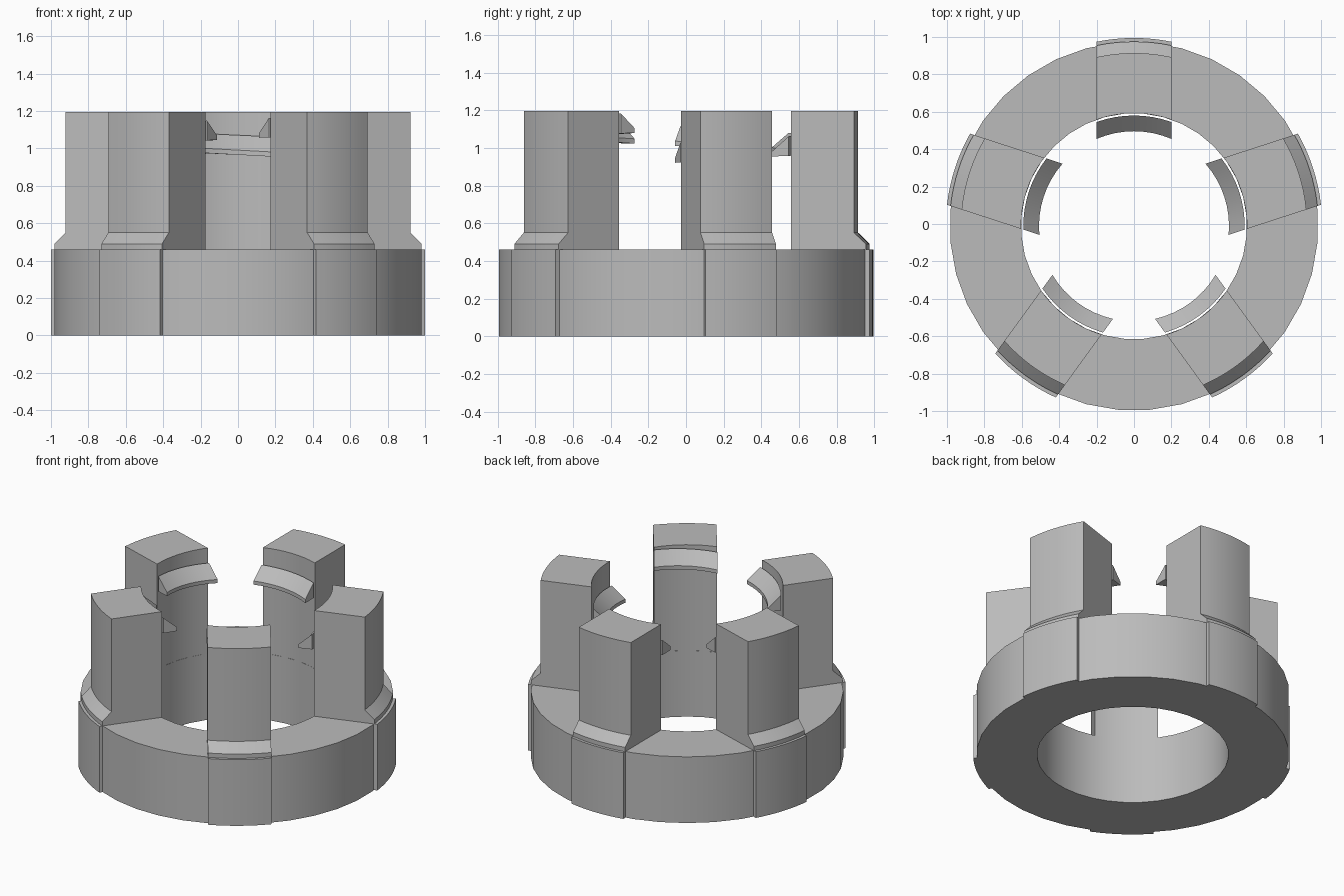
import bpy, bmesh, math
from mathutils import Matrix

if "Cube" in bpy.data.objects:
    bpy.data.objects.remove(bpy.data.objects["Cube"], do_unlink=True)

CENTRE_Y = -0.012
HOLE_R = 0.604
RING_R = 0.985
RING_TOP = 0.46
HALF_WIDTH = 0.2

grey = bpy.data.materials.new("plain grey")
grey.use_nodes = True
colour = (0.5, 0.5, 0.5, 1)
grey.diffuse_color = colour
grey.node_tree.nodes["Principled BSDF"].inputs["Base Color"].default_value = colour


def sweep(name, sections, closed):
    """Skin a list of equal-length point loops into a solid."""
    bm = bmesh.new()
    loops = [[bm.verts.new(p) for p in s] for s in sections]
    n = len(loops[0])
    pairs = list(zip(loops, loops[1:]))
    if closed:
        pairs.append((loops[-1], loops[0]))
    else:
        bm.faces.new(loops[0])
        bm.faces.new(loops[-1])
    for a, b in pairs:
        for i in range(n):
            j = (i + 1) % n
            bm.faces.new((a[i], a[j], b[j], b[i]))
    bmesh.ops.recalc_face_normals(bm, faces=bm.faces)
    mesh = bpy.data.meshes.new(name)
    bm.to_mesh(mesh)
    bm.free()
    mesh.materials.append(grey)
    obj = bpy.data.objects.new(name, mesh)
    bpy.context.collection.objects.link(obj)
    bpy.ops.object.select_all(action='DESELECT')
    obj.select_set(True)
    bpy.context.view_layer.objects.active = obj
    bpy.ops.object.shade_smooth_by_angle(angle=math.radians(25))
    return obj


def arc_block(name, profile, angle, rise=0.0, steps=8):
    """Curved block with parallel sides, facing outward at the given angle.
    rise is the height gained per full turn."""
    sections = []
    for k in range(steps + 1):
        x = HALF_WIDTH * (2 * k / steps - 1)
        section = []
        for r, z in profile:
            turn = -math.asin(x / r) / math.tau
            section.append((x, math.sqrt(r * r - x * x), z + rise * turn))
        sections.append(section)
    obj = sweep(name, sections, False)
    obj.data.transform(Matrix.Translation((0, CENTRE_Y, 0))
                       @ Matrix.Rotation(math.radians(angle - 90), 4, 'Z'))
    return obj


# Base ring
ring_profile = [(HOLE_R, 0), (RING_R, 0), (RING_R, RING_TOP), (HOLE_R, RING_TOP)]
SIDES = 36
ring = []
for k in range(SIDES):
    a = math.tau * (k + 0.5) / SIDES
    ring.append([(r * math.cos(a), r * math.sin(a) + CENTRE_Y, z) for r, z in ring_profile])
sweep("base_ring", ring, True)

# Upright prong with a tab down the ring's side and a chamfered foot
prong_profile = [(HOLE_R, 0.44), (0.96, 0.44), (0.96, 0), (1.0065, 0),
                 (1.0065, RING_TOP), (0.987, RING_TOP), (0.987, 0.49),
                 (0.926, 0.55), (0.926, 1.195), (HOLE_R, 1.195)]

# Thread tooth: steep upper slope, blunt tip
tooth_profile = [(0.592, 0), (0.508, 0), (0.508, 0.025), (0.592, 0.105)]
PITCH = 0.17

for i in range(5):
    angle = 18 + 72 * i
    arc_block(f"prong_{i + 1}", prong_profile, angle)
    base = 0.966 + PITCH * (angle - 90) / 360
    tooth = [(r, z + base) for r, z in tooth_profile]
    arc_block(f"thread_tooth_{i + 1}", tooth, angle, rise=PITCH)
